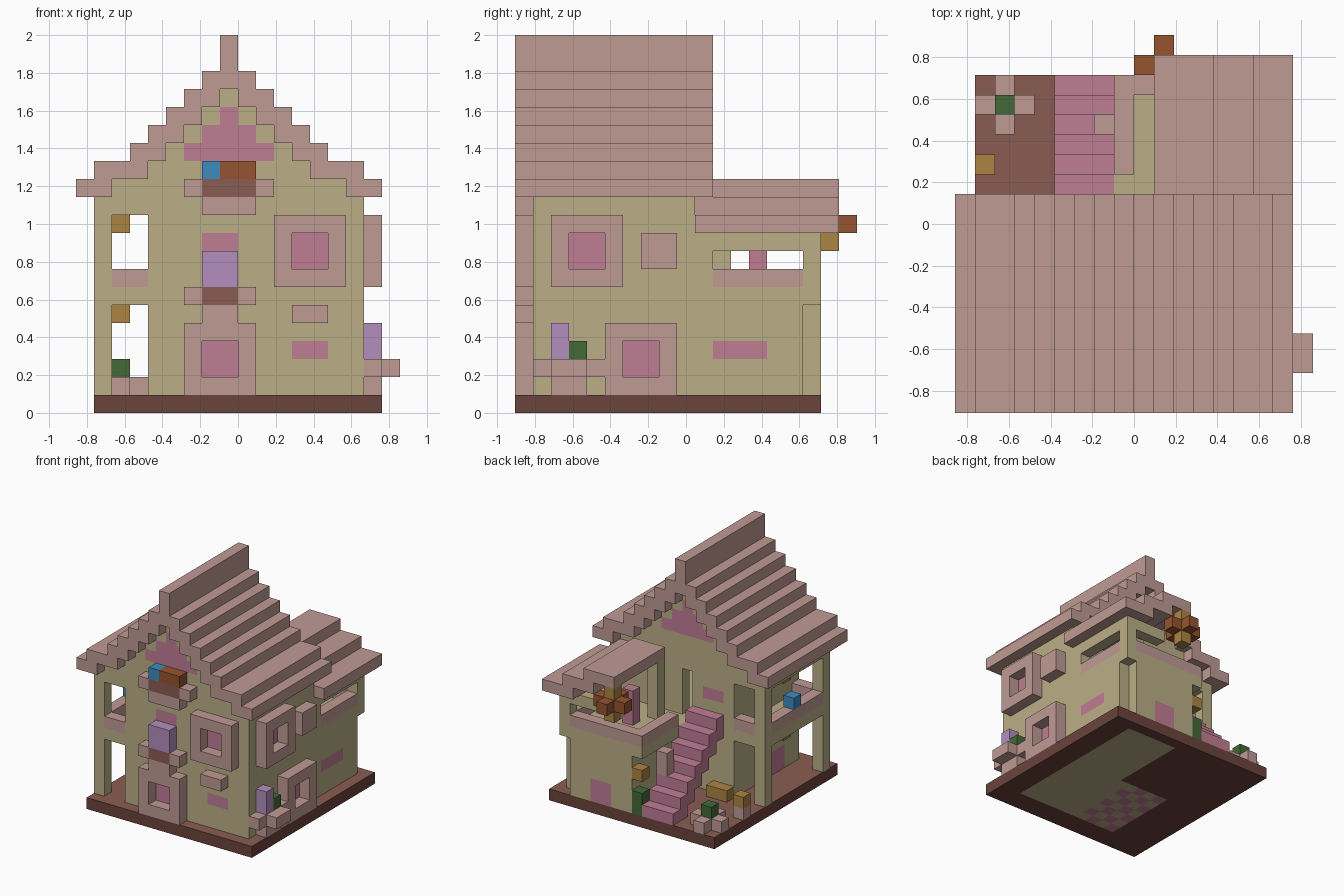
import bpy, bmesh
from mathutils import Vector

if "Cube" in bpy.data.objects:
    bpy.data.objects.remove(bpy.data.objects["Cube"])

UNIT = 2 / 21                      # edge of one building block
ORIGIN = Vector((9, 9.5, 0))       # block coordinates of the centre
PALETTE = {
    "sandy_plaster": "bbaf87", "dusty_rose": "c09b94", "earth_brown": "8a5c52",
    "dark_brown": "6b433c", "pink": "c07d95", "lilac": "b48fbd", "blue": "3c8cc0",
    "rust": "96532f", "amber": "ac8442", "leaf_green": "436a37",
}
cells, part_colour = {}, {}


def linear(channel):
    return channel / 12.92 if channel <= 0.04045 else ((channel + 0.055) / 1.055) ** 2.4


def make_material(name, code):
    rgb = [linear(int(code[n:n + 2], 16) / 255) for n in (0, 2, 4)]
    mat = bpy.data.materials.new(name)
    mat.use_nodes = True
    mat.diffuse_color = (*rgb, 1)
    shader = mat.node_tree.nodes["Principled BSDF"]
    shader.inputs["Base Color"].default_value = (*rgb, 1)
    shader.inputs["Roughness"].default_value = 0.9
    return mat


materials = {name: make_material(name, code) for name, code in PALETTE.items()}


def block_range(box):
    i0, i1, j0, j1, k0, k1 = box
    return ((i, j, k) for i in range(i0, i1) for j in range(j0, j1) for k in range(k0, k1))


def put(name, colour, *boxes):
    """Fill boxes (x, x, y, y, z, z in blocks) for a part, replacing what was there."""
    part_colour[name] = colour
    for box in boxes:
        for cell in block_range(box):
            cells[cell] = name


def carve(*boxes):
    for box in boxes:
        for cell in block_range(box):
            cells.pop(cell, None)


def front_window(name, x, z):
    put(name + "_frame", "dusty_rose", (x, x + 4, 0, 1, z, z + 4))
    carve((x + 1, x + 3, 0, 1, z + 1, z + 3))
    put(name + "_pane", "pink", (x + 1, x + 3, 1, 2, z + 1, z + 3))


def side_window(name, y, z):
    put(name + "_frame", "dusty_rose", (16, 17, y, y + 4, z, z + 4))
    carve((16, 17, y + 1, y + 3, z + 1, z + 3))
    put(name + "_pane", "pink", (15, 16, y + 1, y + 3, z + 1, z + 3))


# Base slab with the indoor floor and a chequered rug set into it
put("base", "dark_brown", (1, 17, 0, 17, 0, 1))
put("indoor_floor", "sandy_plaster", (5, 15, 2, 9, 0, 1), (10, 15, 9, 16, 0, 1))
for x in range(5, 9):
    for y in range(2, 9):
        if (x + y) % 2:
            put("chequered_rug", "pink", (x, x + 1, y, y + 1, 0, 1))

# Main house shell, hollowed on both storeys
put("house_walls", "sandy_plaster", (4, 16, 1, 10, 1, 12))
carve((5, 15, 2, 9, 1, 6), (5, 15, 2, 9, 7, 12), (8, 9, 9, 10, 7, 11))

# Gables with their pink triangles
for y in (1, 9):
    put("gables", "sandy_plaster", (2, 15, y, y + 1, 12, 13))
    for n in range(5):
        put("gables", "sandy_plaster", (4 + n, 13 - n, y, y + 1, 13 + n, 14 + n))
    for n in range(3):
        put("gable_trim", "pink", (6 + n, 11 - n, y, y + 1, 14 + n, 15 + n))

# Side porch: posts, upper floor, beams and railing
for y in (1, 9):
    put("porch_posts", "sandy_plaster", (1, 2, y, y + 1, 1, 12))
put("porch_floor", "sandy_plaster", (1, 4, 1, 10, 6, 7))
put("porch_beams", "sandy_plaster", (1, 2, 1, 10, 11, 12), (1, 4, 1, 2, 11, 12),
    (1, 4, 9, 10, 11, 12))
put("porch_railing", "dusty_rose", (1, 2, 2, 9, 7, 8), (2, 4, 1, 2, 7, 8), (2, 4, 9, 10, 7, 8))
put("railing_flower", "blue", (1, 2, 5, 6, 8, 9))
put("porch_lanterns", "amber", (2, 3, 5, 6, 10, 11), (2, 3, 5, 6, 5, 6))

# Stepped main roof, mirrored about the ridge
layers = [(0, 2), (1, 4), (3, 5), (4, 6), (5, 7), (6, 8), (7, 9)]
for n, (a, b) in enumerate(layers):
    for lo, hi in ((a, b), (17 - b, 17 - a)):
        put("main_roof", "dusty_rose", (lo, hi, 0, 11, 12 + n, 13 + n))
put("roof_ridge", "dusty_rose", (8, 9, 0, 11, 19, 21))

# Rear wing with its terrace on top
put("wing_walls", "sandy_plaster", (9, 16, 10, 17, 1, 6))
carve((10, 15, 10, 16, 1, 6), (15, 16, 16, 17, 1, 6))
put("terrace_floor", "sandy_plaster", (8, 16, 10, 17, 6, 7))
put("terrace_railing", "dusty_rose", (8, 9, 12, 17, 7, 8), (8, 15, 16, 17, 7, 8),
    (15, 16, 11, 16, 7, 8))
put("terrace_posts", "sandy_plaster", (15, 16, 16, 17, 7, 10), (15, 16, 10, 11, 7, 10),
    (10, 11, 11, 12, 7, 12))
put("terrace_lintel", "sandy_plaster", (15, 16, 10, 17, 9, 10), (12, 15, 16, 17, 9, 10))
put("terrace_seat", "pink", (11, 12, 13, 14, 7, 10))
put("wing_roof", "dusty_rose", (14, 17, 10, 18, 10, 11), (12, 15, 10, 18, 11, 12),
    (10, 13, 11, 18, 12, 13))

# Hanging basket under the wing roof
put("basket_leaves", "rust", (9, 12, 17, 18, 10, 11), (10, 11, 16, 19, 10, 11))
put("basket_core", "amber", (10, 11, 17, 18, 9, 12))

# Outdoor stairs
for n in range(7):
    put("stairs", "pink", (5, 8, 16 - n, 17 - n, max(1, n), n + 2))
put("stair_pot", "dusty_rose", (7, 8, 14, 15, 4, 6))

# Windows
front_window("front_lower_window", 6, 1)
front_window("front_upper_window", 11, 7)
side_window("side_lower_window", 5, 1)
side_window("side_upper_window", 2, 7)

# Front window boxes
put("lower_window_box", "dusty_rose", (7, 9, 0, 1, 5, 6), (6, 10, 0, 1, 6, 7))
put("lower_box_soil", "earth_brown", (7, 9, 0, 1, 6, 7))
put("lower_box_flowers", "lilac", (7, 9, 0, 1, 7, 9))
put("upper_window_box", "dusty_rose", (7, 10, 0, 1, 11, 12), (6, 11, 0, 1, 12, 13))
put("upper_box_soil", "earth_brown", (7, 10, 0, 1, 12, 13))
put("upper_box_blue_flower", "blue", (7, 8, 0, 1, 13, 14))
put("upper_box_rust_flowers", "rust", (8, 10, 0, 1, 13, 14))
put("front_ledge", "dusty_rose", (12, 14, 0, 1, 5, 6))
put("side_ledge", "dusty_rose", (16, 17, 7, 9, 8, 10))

# Side planter
put("side_planter", "dusty_rose", (16, 17, 2, 4, 1, 2), (16, 17, 1, 5, 2, 3),
    (17, 18, 2, 4, 2, 3))
put("side_planter_soil", "earth_brown", (16, 17, 2, 4, 2, 3))
put("side_planter_flower", "lilac", (16, 17, 2, 3, 3, 5))
put("side_planter_bush", "leaf_green", (16, 17, 3, 4, 3, 4))

# Coloured blocks flush with the walls
put("wall_patches", "pink", (7, 9, 1, 2, 9, 10), (12, 14, 1, 2, 3, 4),
    (15, 16, 11, 14, 3, 4), (5, 7, 9, 10, 9, 10), (11, 13, 16, 17, 1, 3), (4, 5, 3, 5, 1, 3))

# Yard: flower bed, lamps, bench and bush
put("flower_petals", "dusty_rose", (1, 4, 15, 16, 1, 2), (2, 3, 14, 17, 1, 2))
put("flower_heart", "leaf_green", (2, 3, 15, 16, 1, 3))
put("yard_lamp_foot", "dusty_rose", (1, 2, 12, 13, 1, 2))
put("yard_lamp", "amber", (1, 2, 12, 13, 2, 3))
put("bench", "amber", (4, 6, 10, 11, 1, 2))
put("stair_bush", "leaf_green", (8, 9, 16, 17, 1, 3))
put("stair_lantern", "amber", (8, 9, 16, 17, 4, 5))


def build(name):
    """Make one object from the exposed faces of a part's blocks."""
    bm = bmesh.new()
    for cell in [c for c, owner in cells.items() if owner == name]:
        centre = Vector(cell) + Vector((0.5, 0.5, 0.5))
        for axis in range(3):
            for sign in (-1, 1):
                normal = Vector((0, 0, 0))
                normal[axis] = sign
                if tuple(int(c + n) for c, n in zip(cell, normal)) in cells:
                    continue
                u = Vector((normal.y, normal.z, normal.x)) / 2
                v = normal.cross(u)
                mid = centre + normal / 2 - ORIGIN
                bm.faces.new([bm.verts.new((mid + p) * UNIT)
                              for p in (-u - v, u - v, u + v, v - u)])
    bmesh.ops.remove_doubles(bm, verts=bm.verts, dist=0.001)
    bm.normal_update()
    mesh = bpy.data.meshes.new(name)
    mesh.materials.append(materials[part_colour[name]])
    if name == "base":             # trodden earth on top of the dark slab
        mesh.materials.append(materials["earth_brown"])
        for face in bm.faces:
            face.material_index = int(face.normal.z > 0.5)
    bmesh.ops.dissolve_limit(bm, angle_limit=0.01, verts=bm.verts, edges=bm.edges,
                             delimit={"MATERIAL"})
    bm.to_mesh(mesh)
    bm.free()
    bpy.context.collection.objects.link(bpy.data.objects.new(name, mesh))


for part in part_colour:
    if part in cells.values():
        build(part)
